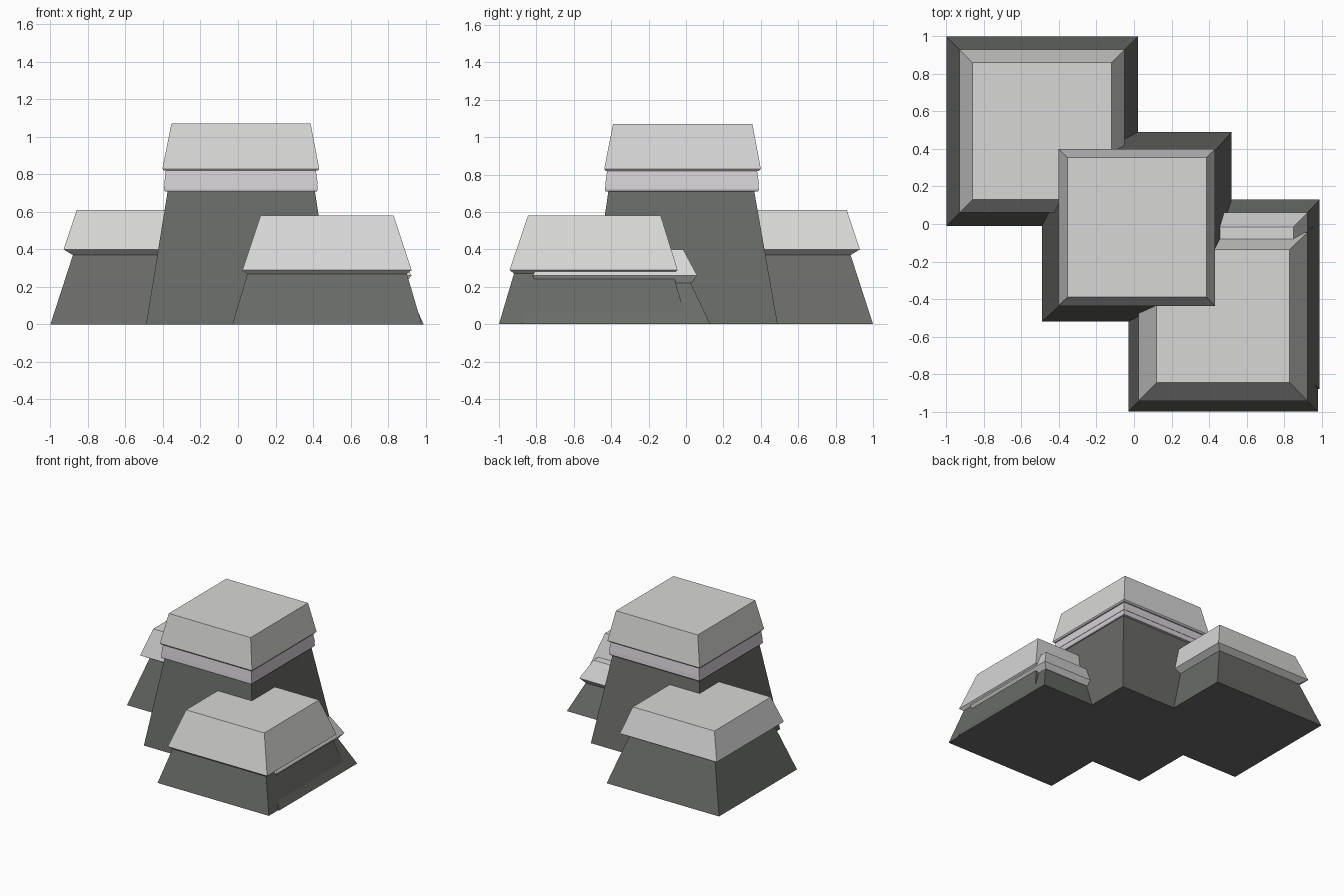
import bpy, bmesh


def material(name, rgb):
    m = bpy.data.materials.new(name)
    m.diffuse_color = (*rgb, 1)
    return m


DARK = material("dark stone", (0.142, 0.148, 0.137))
LIGHT = material("light stone", (0.68, 0.68, 0.675))
BAND = material("pale lilac stone", (0.66, 0.63, 0.66))


def stack(name, mat, *rings):
    """Closed solid through rectangular rings (z, x0, x1, y0, y1)."""
    bm = bmesh.new()
    loops = [[bm.verts.new(p) for p in ((x0, y0, z), (x1, y0, z), (x1, y1, z), (x0, y1, z))]
             for z, x0, x1, y0, y1 in rings]
    bm.faces.new(loops[0][::-1])
    bm.faces.new(loops[-1])
    for a, b in zip(loops, loops[1:]):
        for i in range(4):
            j = (i + 1) % 4
            bm.faces.new((a[i], a[j], b[j], b[i]))
    me = bpy.data.meshes.new(name)
    bm.to_mesh(me)
    bm.free()
    me.materials.append(mat)
    ob = bpy.data.objects.new(name, me)
    bpy.context.collection.objects.link(ob)


# Back left block
stack("back_base", DARK, (0, -1, 0.02, -0.01, 1), (0.37, -0.88, -0.10, 0.11, 0.88))
stack("back_cap", LIGHT, (0.37, -0.88, -0.10, 0.11, 0.88),
      (0.40, -0.93, -0.05, 0.06, 0.93), (0.61, -0.86, -0.12, 0.13, 0.86))

# Tall middle block
stack("middle_base", DARK, (0, -0.49, 0.52, -0.52, 0.49), (0.71, -0.375, 0.41, -0.415, 0.365))
stack("middle_lower_band", BAND, (0.71, -0.39, 0.42, -0.43, 0.385),
      (0.72, -0.395, 0.425, -0.433, 0.39), (0.75, -0.392, 0.422, -0.43, 0.387))
stack("middle_upper_band", BAND, (0.75, -0.393, 0.425, -0.431, 0.39),
      (0.82, -0.385, 0.415, -0.422, 0.38))
stack("middle_cap", LIGHT, (0.82, -0.395, 0.425, -0.43, 0.39),
      (0.83, -0.403, 0.433, -0.437, 0.40), (1.07, -0.355, 0.387, -0.39, 0.355))

# Front right block
stack("front_base", DARK, (0, -0.03, 0.98, -1, 0.01), (0.27, 0.05, 0.90, -0.92, -0.07))
stack("front_cap", LIGHT, (0.27, 0.045, 0.90, -0.92, -0.07),
      (0.29, 0.023, 0.925, -0.943, -0.045), (0.58, 0.12, 0.83, -0.845, -0.135))

# Low block overlapping behind the front one
stack("low_base", DARK, (0, -0.02, 0.99, -0.88, 0.13), (0.22, 0.07, 0.89, -0.80, 0.025))
stack("low_cap", LIGHT, (0.22, 0.08, 0.89, -0.80, 0.03),
      (0.26, 0.05, 0.925, -0.82, 0.06), (0.40, 0.12, 0.85, -0.745, -0.015))
